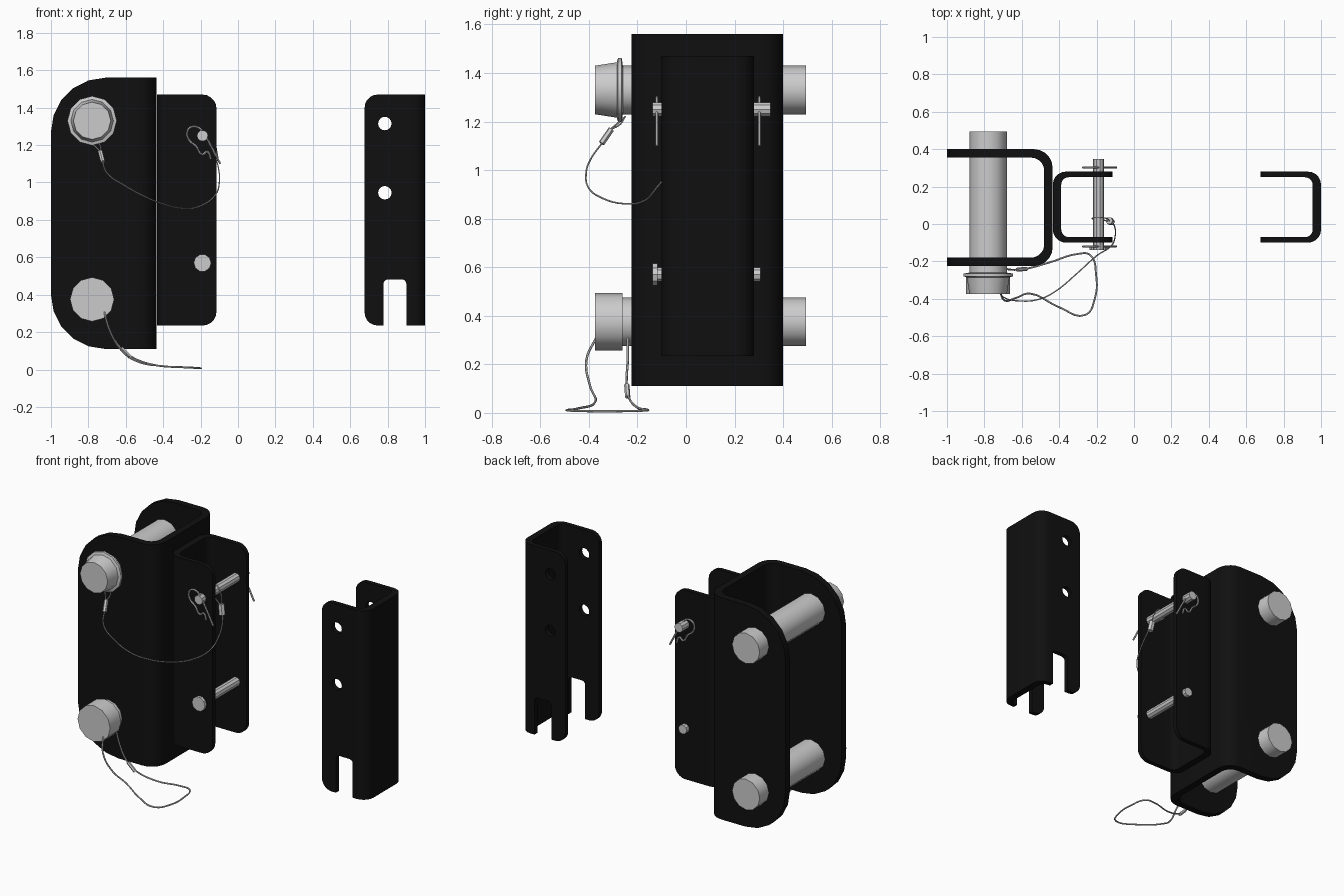
import bpy, bmesh, math
from mathutils import Vector

if "Cube" in bpy.data.objects:
    bpy.data.objects.remove(bpy.data.objects["Cube"])

black = bpy.data.materials.new("black_paint")
black.diffuse_color = (0.005, 0.005, 0.005, 1)
black.use_nodes = True
black.node_tree.nodes["Principled BSDF"].inputs["Base Color"].default_value = black.diffuse_color


def finish(obj, angle=35):
    bpy.ops.object.select_all(action='DESELECT')
    obj.select_set(True)
    bpy.context.view_layer.objects.active = obj
    if obj.type == 'CURVE':
        bpy.ops.object.convert(target='MESH')
    bpy.ops.object.shade_smooth_by_angle(angle=math.radians(angle))
    return obj


def to_object(name, bm):
    bmesh.ops.recalc_face_normals(bm, faces=bm.faces)
    me = bpy.data.meshes.new(name)
    bm.to_mesh(me)
    bm.free()
    obj = bpy.data.objects.new(name, me)
    bpy.context.collection.objects.link(obj)
    return obj


def rounded(corners, seg=5):
    """Outline of right-angled corners (a, b, radius) with arcs."""
    out = []
    for i, (a, b, r) in enumerate(corners):
        p = Vector((a, b))
        if r == 0:
            out.append(p)
            continue
        d1 = (Vector(corners[i - 1][:2]) - p).normalized()
        d2 = (Vector(corners[(i + 1) % len(corners)][:2]) - p).normalized()
        c = p + r * (d1 + d2)
        for k in range(seg + 1):
            t = math.pi / 2 * k / seg
            out.append(c - r * (d2 * math.cos(t) + d1 * math.sin(t)))
    return out


def prism(name, outline, axis, lo, hi):
    bm = bmesh.new()
    place = (lambda p, h: (p.x, p.y, h)) if axis == 'z' else (lambda p, h: (p.x, h, p.y))
    face = bm.faces.new([bm.verts.new(place(p, lo)) for p in outline])
    ext = bmesh.ops.extrude_face_region(bm, geom=[face])
    move = (0, 0, hi - lo) if axis == 'z' else (0, hi - lo, 0)
    bmesh.ops.translate(bm, vec=move,
                        verts=[v for v in ext['geom'] if isinstance(v, bmesh.types.BMVert)])
    return to_object(name, bm)


def lathe(name, x, z, profile, sides=12):
    """Solid of revolution along y from (y, radius) steps."""
    bm = bmesh.new()
    rings = []
    for y, r in profile:
        rings.append([bm.verts.new((x + r * math.cos(2 * math.pi * k / sides), y,
                                    z + r * math.sin(2 * math.pi * k / sides)))
                      for k in range(sides)])
    for a, b in zip(rings, rings[1:]):
        for k in range(sides):
            n = (k + 1) % sides
            bm.faces.new((a[k], a[n], b[n], b[k]))
    bm.faces.new(rings[0])
    bm.faces.new(rings[-1])
    return finish(to_object(name, bm))


def wire(name, points, radius, smooth=True):
    cu = bpy.data.curves.new(name, 'CURVE')
    cu.dimensions = '3D'
    cu.bevel_depth = radius
    cu.bevel_resolution = 1
    cu.resolution_u = 5
    cu.use_fill_caps = True
    sp = cu.splines.new('BEZIER')
    sp.bezier_points.add(len(points) - 1)
    for bp, p in zip(sp.bezier_points, points):
        bp.co = p
        bp.handle_left_type = bp.handle_right_type = 'AUTO' if smooth else 'VECTOR'
    obj = bpy.data.objects.new(name, cu)
    bpy.context.collection.objects.link(obj)
    return finish(obj, 50)


def boolean(obj, cutter, op):
    mod = obj.modifiers.new(op, 'BOOLEAN')
    mod.object, mod.operation, mod.solver = cutter, op, 'EXACT'
    bpy.context.view_layer.objects.active = obj
    bpy.ops.object.modifier_apply(modifier=mod.name)
    bpy.data.objects.remove(cutter)


def channel(name, x_open, x_web, y0, y1, t_flange, t_web, r, side, holes=()):
    """U channel along z; its flanges are trimmed to the side outline."""
    s = 1 if x_web > x_open else -1
    xi = x_web - s * t_web
    ri = r - 0.03
    plan = [(x_open, y0, 0), (x_web, y0, r), (x_web, y1, r), (x_open, y1, 0),
            (x_open, y1 - t_flange, 0), (xi, y1 - t_flange, ri),
            (xi, y0 + t_flange, ri), (x_open, y0 + t_flange, 0)]
    obj = prism(name, rounded(plan), 'z', 0, 1.7)
    boolean(obj, prism("trim", rounded(side), 'y', -0.7, 0.7), 'INTERSECT')
    for hx, hz, hr in holes:
        boolean(obj, lathe("drill", hx, hz, [(-0.6, hr), (0.6, hr)], 16), 'DIFFERENCE')
    obj.data.materials.clear()
    obj.data.materials.append(black)
    return finish(obj)


# Channels
E = 0.02  # trim overshoot on the web side
channel("large_channel", -1, -0.435, -0.225, 0.4, 0.045, 0.045, 0.1,
        [(-1, 0.11, 0.29), (-0.435 + E, 0.11, 0), (-0.435 + E, 1.56, 0), (-1, 1.56, 0.29)])
channel("small_channel", -0.115, -0.434, -0.1, 0.28, 0.03, 0.045, 0.07,
        [(-0.434 - E, 0.235, 0), (-0.115, 0.235, 0.075), (-0.115, 1.47, 0.075), (-0.434 - E, 1.47, 0)])
channel("loose_channel", 0.677, 1.0, -0.1, 0.28, 0.03, 0.045, 0.07,
        [(0.677, 0.235, 0.07), (0.778, 0.235, 0), (0.778, 0.482, 0.025), (0.9, 0.482, 0.025),
         (0.9, 0.235, 0), (1 + E, 0.235, 0), (1 + E, 1.47, 0), (0.677, 1.47, 0.07)],
        [(0.785, 1.315, 0.036), (0.785, 0.945, 0.036)])

# Large pins
lathe("upper_pin", -0.78, 1.33, [(-0.375, 0.1), (-0.285, 0.114), (-0.28, 0.132), (-0.265, 0.132),
                                 (-0.26, 0.1), (0.495, 0.1)])
lathe("lower_pin", -0.78, 0.375, [(-0.375, 0.118), (-0.262, 0.118), (-0.262, 0.1), (0.495, 0.1)])

# Small pins
lathe("small_upper_pin", -0.19, 1.25, [(-0.138, 0.03), (0.348, 0.03)], 10)
lathe("small_lower_pin", -0.19, 0.57, [(-0.138, 0.047), (-0.118, 0.047), (-0.118, 0.03), (0.307, 0.03)], 10)

# Spring clips at both ends of the small upper pin
clip = [(-0.095, 1.1), (-0.15, 1.205), (-0.185, 1.265), (-0.215, 1.295), (-0.255, 1.294),
        (-0.272, 1.265), (-0.26, 1.225), (-0.225, 1.195), (-0.19, 1.15), (-0.165, 1.165), (-0.145, 1.125)]
for side, y in (("front", -0.12), ("back", 0.302)):
    wire(side + "_spring_clip", [(x, y, z) for x, z in clip], 0.006)

# Upper lanyard with end loops and crimps
wire("upper_lanyard", [(-0.735, -0.31, 1.17), (-0.725, -0.34, 1.12), (-0.7, -0.39, 1.05),
                       (-0.6, -0.412, 0.98), (-0.5, -0.4, 0.925), (-0.42, -0.36, 0.892),
                       (-0.3, -0.26, 0.862), (-0.2, -0.17, 0.875), (-0.12, -0.115, 0.935),
                       (-0.1, -0.06, 1.0), (-0.105, -0.01, 1.08), (-0.125, 0.015, 1.15)], 0.0035)
wire("head_loop", [(-0.735, -0.315, 1.165), (-0.76, -0.285, 1.19), (-0.78, -0.256, 1.215),
                   (-0.75, -0.255, 1.215), (-0.735, -0.27, 1.19), (-0.735, -0.315, 1.165)], 0.0035)
wire("pin_loop", [(-0.13, 0.015, 1.17), (-0.148, 0.03, 1.25), (-0.19, 0.035, 1.285),
                  (-0.224, 0.03, 1.25), (-0.19, 0.025, 1.21), (-0.13, 0.015, 1.17)], 0.0035)
wire("upper_crimp", [(-0.737, -0.308, 1.168), (-0.722, -0.348, 1.11)], 0.013, False)
wire("pin_crimp", [(-0.122, 0.012, 1.115), (-0.133, 0.018, 1.18)], 0.02, False)

# Lower lanyard resting on the floor
wire("lower_lanyard", [(-0.715, -0.37, 0.31), (-0.69, -0.41, 0.22), (-0.63, -0.395, 0.11),
                       (-0.555, -0.372, 0.05), (-0.4, -0.445, 0.018), (-0.26, -0.486, 0.01),
                       (-0.21, -0.4, 0.007), (-0.203, -0.27, 0.007), (-0.235, -0.165, 0.01),
                       (-0.3, -0.16, 0.013), (-0.45, -0.205, 0.025), (-0.58, -0.24, 0.075),
                       (-0.64, -0.245, 0.13), (-0.69, -0.24, 0.22), (-0.715, -0.24, 0.31)], 0.005)
wire("lower_crimp", [(-0.575, -0.24, 0.065), (-0.625, -0.244, 0.115)], 0.011, False)
